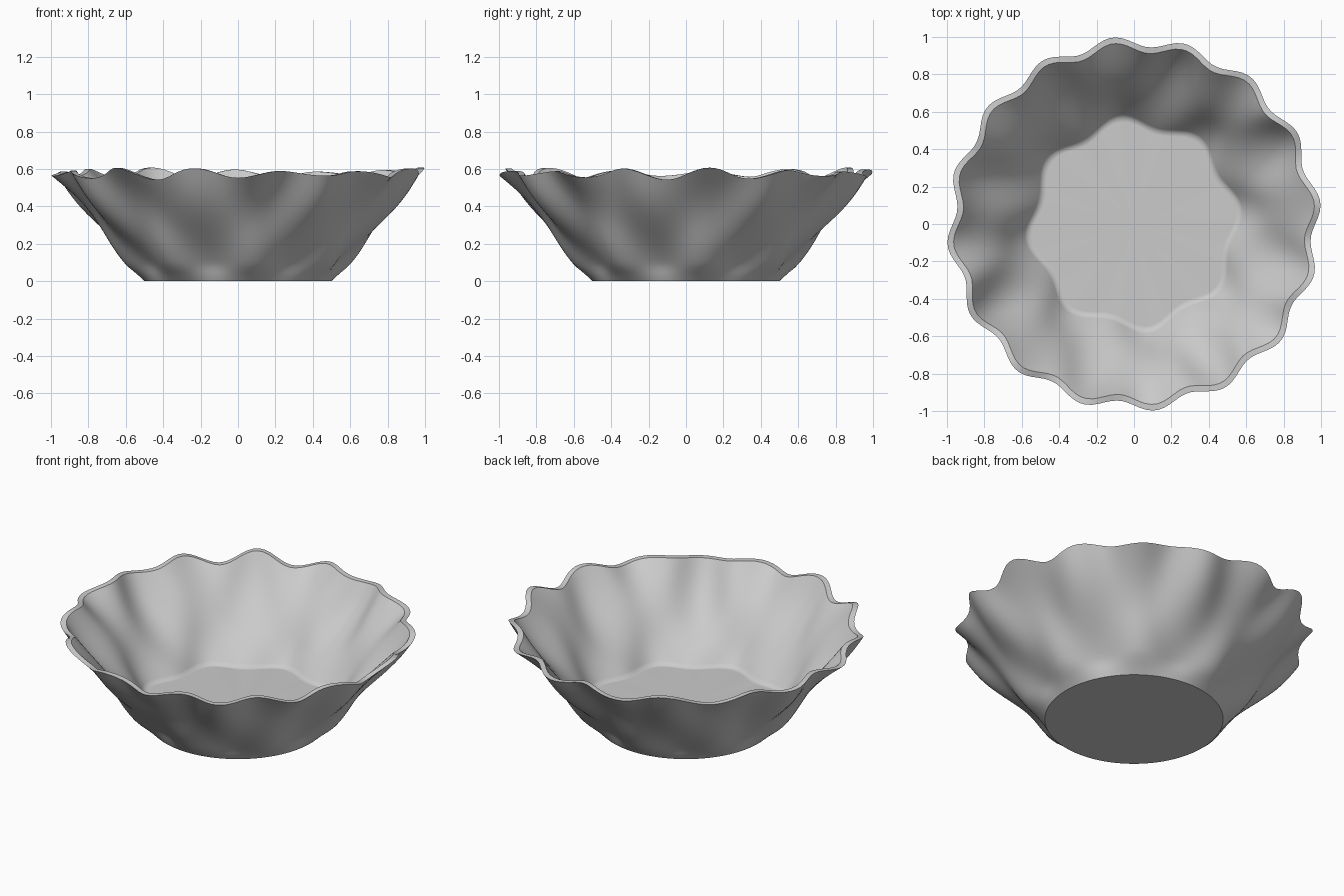
import bpy
import bmesh
from math import cos, sin, pi, radians

cube = bpy.data.objects.get("Cube")
if cube:
    bpy.data.objects.remove(cube, do_unlink=True)

SEGMENTS = 192
ROWS = 24
HEIGHT = 0.575
BASE_RADIUS = 0.5
RIM_RADIUS = 0.975
WALL = 0.033
FLOOR = 0.09


def wall_point(angle, z, inset=0.0):
    """Point on the rippled wall at a nominal height, moved in by inset."""
    t = z / HEIGHT
    ramp = min(1.0, z / 0.08)
    broad = 0.03 * ramp * cos(8 * (angle - radians(8))) * cos(10 * (z - 0.1))
    fine = 0.027 * t * t * cos(16 * (angle - radians(6.5)))
    radius = BASE_RADIUS + (RIM_RADIUS - BASE_RADIUS) * t + broad + fine - inset
    swell = 0.022 + 0.011 * cos(3 * angle)
    lift = swell * t * t * cos(13 * (angle - radians(7.4)))
    return radius * cos(angle), radius * sin(angle), z + lift


bm = bmesh.new()
angles = [2 * pi * i / SEGMENTS for i in range(SEGMENTS)]


def ring(z, inset=0.0):
    return [bm.verts.new(wall_point(a, z, inset)) for a in angles]


# Outer wall from base to rim, then inner wall from rim to floor
outer = [ring(HEIGHT * i / ROWS) for i in range(ROWS + 1)]
inner = [ring(HEIGHT + (FLOOR - HEIGHT) * i / ROWS, WALL) for i in range(ROWS + 1)]

# Flat floor ring just inside the wall keeps the floor shading even
floor_ring = [bm.verts.new((v.co.x * 0.96, v.co.y * 0.96, FLOOR)) for v in inner[-1]]
rings = outer + inner + [floor_ring]

for lower, upper in zip(rings, rings[1:]):
    for i in range(SEGMENTS):
        j = (i + 1) % SEGMENTS
        bm.faces.new((lower[i], lower[j], upper[j], upper[i]))

# Floor fan and flat underside
centre = bm.verts.new((0, 0, FLOOR))
for i in range(SEGMENTS):
    bm.faces.new((floor_ring[i], floor_ring[(i + 1) % SEGMENTS], centre))
bm.faces.new(outer[0][::-1])

# Smooth shading with crisp edges at the base and both sides of the lip
for face in bm.faces:
    face.smooth = True
for loop in (outer[0], outer[-1], inner[0]):
    for i in range(SEGMENTS):
        bm.edges.get((loop[i], loop[(i + 1) % SEGMENTS])).smooth = False

bmesh.ops.recalc_face_normals(bm, faces=bm.faces)
mesh = bpy.data.meshes.new("wavy_bowl")
bm.to_mesh(mesh)
bm.free()

# Plain grey ceramic
grey = bpy.data.materials.new("light_grey")
grey.use_nodes = True
colour = (0.6, 0.6, 0.6, 1.0)
grey.diffuse_color = colour
grey.node_tree.nodes["Principled BSDF"].inputs["Base Color"].default_value = colour
mesh.materials.append(grey)

bowl = bpy.data.objects.new("wavy_bowl", mesh)
bpy.context.collection.objects.link(bowl)
